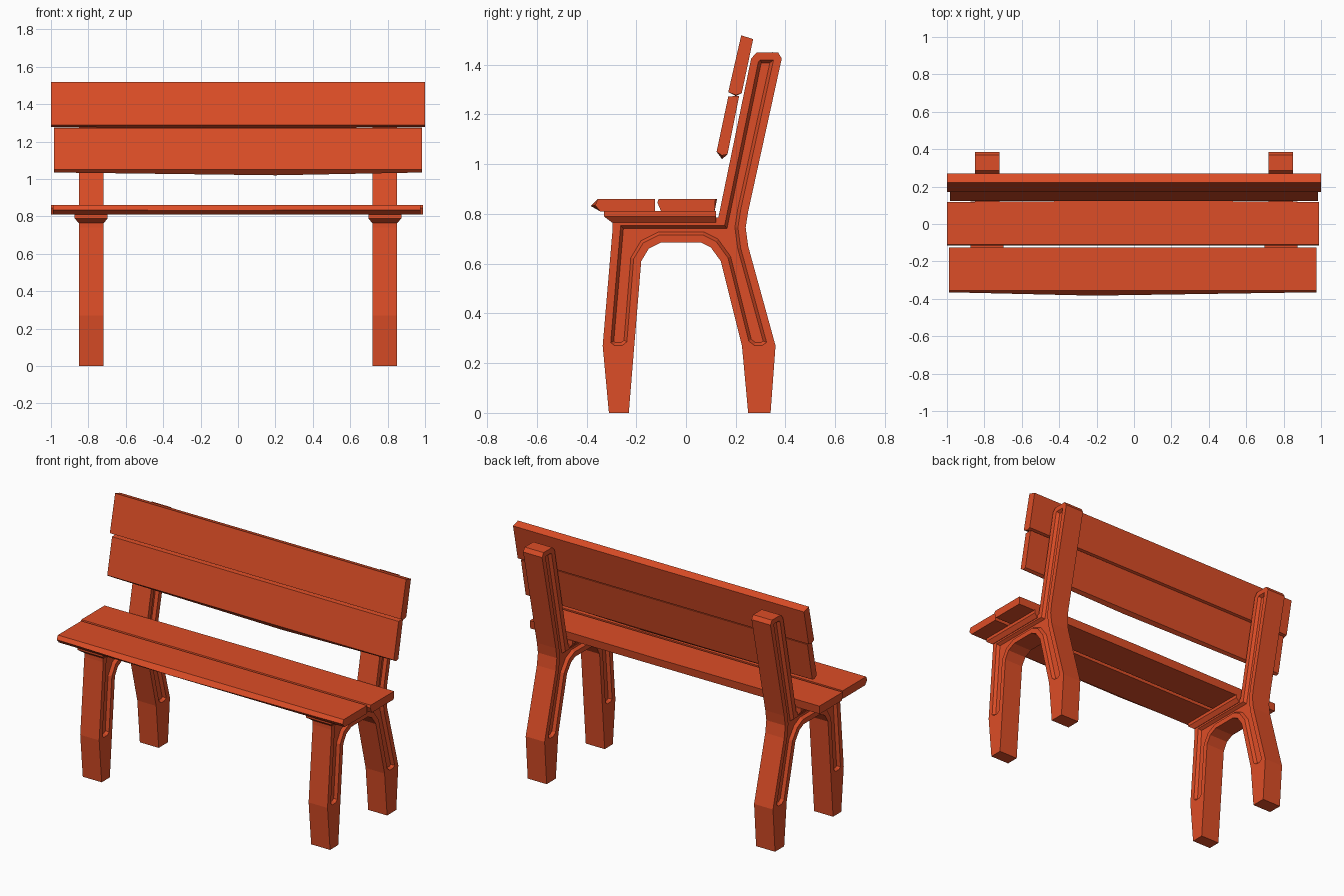
import bpy
import bmesh
from mathutils import Vector

cube = bpy.data.objects.get("Cube")
if cube:
    bpy.data.objects.remove(cube)

# One painted finish for the whole bench
paint = bpy.data.materials.new("orange red paint")
paint.use_nodes = True
COLOR = (0.72, 0.075, 0.02, 1)
paint.diffuse_color = COLOR
paint.node_tree.nodes["Principled BSDF"].inputs["Base Color"].default_value = COLOR


def finish(name, bm):
    bmesh.ops.recalc_face_normals(bm, faces=bm.faces)
    mesh = bpy.data.meshes.new(name)
    bm.to_mesh(mesh)
    bm.free()
    mesh.materials.append(paint)
    obj = bpy.data.objects.new(name, mesh)
    bpy.context.collection.objects.link(obj)
    return obj


# Side frame outline as (y, z): both ankles, arch, back post and seat rail
front_ankle = [(-0.335, 0.27), (-0.30, 0.24), (-0.245, 0.24), (-0.208, 0.27)]
rear_ankle = [(0.225, 0.27), (0.265, 0.24), (0.315, 0.24), (0.36, 0.27)]
arch = [(-0.18, 0.61), (-0.15, 0.66), (-0.10, 0.685), (0.06, 0.685),
        (0.10, 0.665), (0.14, 0.61)]
post = [(0.25, 0.67), (0.24, 0.745), (0.25, 0.81), (0.385, 1.425),
        (0.37, 1.45), (0.285, 1.45), (0.262, 1.425), (0.13, 0.785)]
rail_front = [(-0.295, 0.785), (-0.295, 0.74)]
body = front_ankle + arch + rear_ankle + post + rail_front
front_foot = front_ankle[::-1] + [(-0.31, 0), (-0.23, 0)]
rear_foot = rear_ankle[::-1] + [(0.25, 0), (0.34, 0)]


def side_frame(name, x, width=0.13):
    bm = bmesh.new()
    for loop in (body, front_foot, rear_foot):
        bm.faces.new([bm.verts.new((x - width / 2, y, z)) for y, z in loop])
    bmesh.ops.remove_doubles(bm, verts=bm.verts, dist=0.0001)
    grown = bmesh.ops.extrude_face_region(bm, geom=bm.faces[:])["geom"]
    bmesh.ops.translate(bm, vec=(width, 0, 0),
                        verts=[v for v in grown if isinstance(v, bmesh.types.BMVert)])
    bmesh.ops.recalc_face_normals(bm, faces=bm.faces)
    # Sunken panel with sloping walls on both faces of the frame
    for face in [f for f in bm.faces if len(f.verts) == len(body)]:
        bmesh.ops.inset_region(bm, faces=[face], thickness=0.031, use_even_offset=True)
        bmesh.ops.inset_region(bm, faces=[face], thickness=0.012, depth=-0.018,
                               use_even_offset=True)
    return finish(name, bm)


def seat_bracket(name, x):
    # Flat pad whose underside narrows toward the frame
    bm = bmesh.new()
    rings = []
    for half, front, z in ((0.068, -0.297, 0.765), (0.088, -0.33, 0.79), (0.088, -0.33, 0.812)):
        corners = [(x - half, front), (x + half, front), (x + half, 0.12), (x - half, 0.12)]
        rings.append([bm.verts.new((a, b, z)) for a, b in corners])
    skin(bm, rings)
    return finish(name, bm)


def skin(bm, rings):
    for a, b in zip(rings, rings[1:]):
        for i in range(len(a)):
            j = (i + 1) % len(a)
            bm.faces.new((a[i], a[j], b[j], b[i]))
    bm.faces.new(rings[0])
    bm.faces.new(rings[-1])


def plank(name, left, right, profile, worn, bulge, middle):
    # Hand-hewn board: the profile points listed in worn swell at the middle
    bm = bmesh.new()
    rings = []
    for x in (left, middle, right):
        ring = []
        for i, (y, z) in enumerate(profile):
            shift = Vector(bulge) if x == middle and i in worn else Vector((0, 0))
            ring.append(bm.verts.new((x, y + shift.x, z + shift.y)))
        rings.append(ring)
    skin(bm, rings)
    return finish(name, bm)


for label, x in (("right", -0.785), ("left", 0.785)):
    side_frame(label + "_frame", x)
    seat_bracket(label + "_seat_bracket", x)

# Seat boards
plank("front_seat_plank", -0.99, 0.975,
      [(-0.125, 0.81), (-0.125, 0.86), (-0.355, 0.86), (-0.365, 0.835), (-0.345, 0.81)],
      (3,), (-0.018, -0.003), -0.22)
plank("rear_seat_plank", -1.0, 0.99,
      [(0.115, 0.81), (0.118, 0.86), (-0.11, 0.86), (-0.115, 0.845), (-0.10, 0.81)],
      (1,), (0.007, 0), 0.1)

# Backrest boards
plank("lower_back_plank", -0.985, 0.985,
      [(0.17, 1.272), (0.214, 1.275), (0.167, 1.04), (0.145, 1.035), (0.123, 1.05)],
      (3,), (0, -0.015), 0.2)
plank("upper_back_plank", -1.0, 1.0,
      [(0.222, 1.518), (0.27, 1.503), (0.224, 1.285), (0.20, 1.278), (0.17, 1.29)],
      (3,), (0, -0.004), -0.2)
